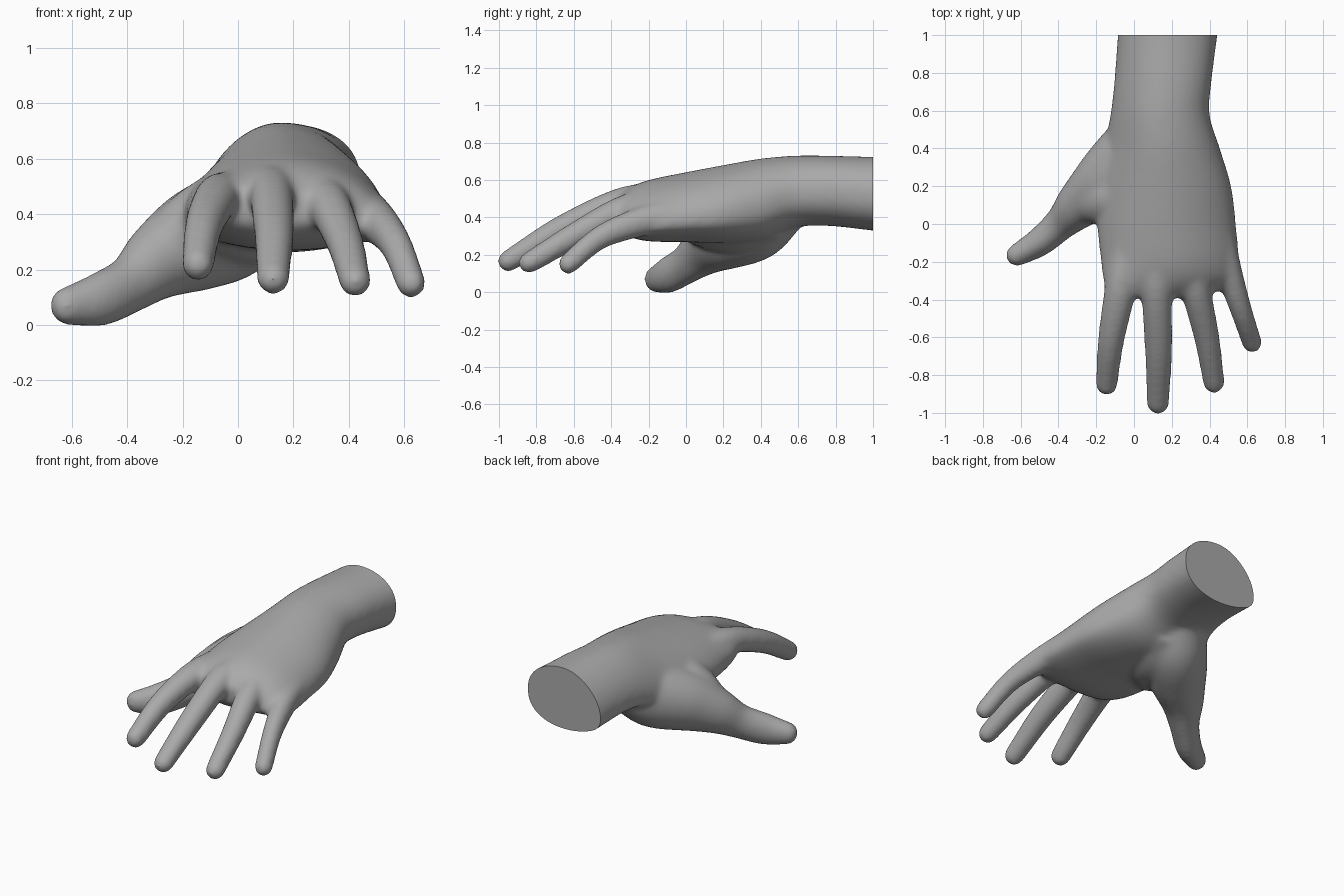
import bpy, bmesh, math
from mathutils import Vector

if "Cube" in bpy.data.objects:
    bpy.data.objects.remove(bpy.data.objects["Cube"])

skin = bpy.data.materials.new("plain grey")
skin.diffuse_color = (0.4, 0.4, 0.4, 1)
skin.use_nodes = True
skin.node_tree.nodes["Principled BSDF"].inputs["Base Color"].default_value = skin.diffuse_color
SIDES = 40


def spline(rows, steps=6):
    """Catmull-Rom interpolation of rows of numbers."""
    rows = [Vector(r) for r in rows]
    ext = [rows[0] * 2 - rows[1]] + rows + [rows[-1] * 2 - rows[-2]]
    out = []
    for i in range(1, len(ext) - 2):
        a, b, c, d = ext[i - 1:i + 3]
        for k in range(steps):
            t = k / steps
            out.append(0.5 * (b * 2 + (c - a) * t + (a * 2 - b * 5 + c * 4 - d) * t * t
                              + (b * 3 - a - c * 3 + d) * t ** 3))
    return out + [rows[-1]]


def skin_rings(bm, rings):
    """Close a stack of rings into a capped tube."""
    vs = [[bm.verts.new(p) for p in r] for r in rings]
    for a, b in zip(vs, vs[1:]):
        for j in range(SIDES):
            k = (j + 1) % SIDES
            bm.faces.new((a[j], a[k], b[k], b[j]))
    bm.faces.new(vs[0][::-1])
    bm.faces.new(vs[-1])


def palm(bm, rows):
    """Sections along y: y, left, right, bottom, top, left droop, right droop."""
    rings = []
    for y, x0, x1, zb, zt, left, right in spline(rows):
        mid = zb + (zt - zb) * 0.46
        ring = []
        for j in range(SIDES):
            a = 2 * math.pi * j / SIDES
            c, s = math.cos(a), math.sin(a)
            droop = (right if c > 0 else left) * abs(c) ** 1.5 * (1 + min(s, 0))
            h = (zt - mid) * s if s > 0 else -(mid - zb) * (-s) ** 0.78
            ring.append(((x0 + x1) / 2 + (x1 - x0) / 2 * c, y, mid + h - droop))
        rings.append(ring)
    skin_rings(bm, rings)


def digit(bm, rows):
    """Tapered tube with a round tip: x, y, z, width radius, height radius."""
    pts = spline(rows)
    end = Vector(pts[-1][:3])
    d = (end - Vector(pts[-2][:3])).normalized()
    r, h = rows[-1][3:]
    for a in (20, 40, 60, 78):
        f = math.cos(math.radians(a))
        c = end + d * r * math.sin(math.radians(a))
        pts.append(Vector((*c, r * f, h * f)))
    rings = []
    for i, p in enumerate(pts):
        t = Vector(pts[min(i + 1, len(pts) - 1)][:3]) - Vector(pts[max(i - 1, 0)][:3])
        t.normalize()
        side = t.cross(Vector((0, 0, 1))).normalized()
        up = side.cross(t)
        rings.append([Vector(p[:3]) + side * p[3] * math.cos(2 * math.pi * j / SIDES)
                      + up * p[4] * math.sin(2 * math.pi * j / SIDES) for j in range(SIDES)])
    skin_rings(bm, rings)


bm = bmesh.new()

# wrist and palm
palm(bm, [
    (1.06, -0.08, 0.45, 0.32, 0.725, 0.05, -0.02),
    (0.95, -0.09, 0.435, 0.335, 0.725, 0.05, -0.02),
    (0.75, -0.105, 0.41, 0.355, 0.73, 0.055, -0.02),
    (0.58, -0.125, 0.40, 0.345, 0.73, 0.07, -0.01),
    (0.40, -0.16, 0.455, 0.275, 0.715, 0.085, 0.01),
    (0.20, -0.19, 0.515, 0.262, 0.68, 0.065, 0.035),
    (0.00, -0.195, 0.54, 0.268, 0.642, 0.04, 0.05),
    (-0.20, -0.175, 0.555, 0.272, 0.60, 0.01, 0.06),
    (-0.31, -0.16, 0.525, 0.30, 0.555, -0.02, 0.065),
    (-0.39, -0.13, 0.37, 0.36, 0.495, -0.02, 0.05),
])

# thumb with its fleshy base
digit(bm, [
    (0.10, 0.53, 0.46, 0.15, 0.14),
    (-0.01, 0.38, 0.37, 0.18, 0.195),
    (-0.15, 0.22, 0.305, 0.175, 0.185),
    (-0.285, 0.105, 0.23, 0.13, 0.142),
    (-0.385, 0.005, 0.15, 0.09, 0.106),
    (-0.50, -0.095, 0.092, 0.077, 0.098),
    (-0.62, -0.165, 0.068, 0.06, 0.07),
])

# web between thumb and palm, and the heel of the thumb
digit(bm, [(0.10, 0.18, 0.45, 0.15, 0.14), (-0.06, 0.15, 0.41, 0.14, 0.14),
           (-0.19, 0.115, 0.34, 0.12, 0.12), (-0.29, 0.075, 0.25, 0.075, 0.08)])
digit(bm, [(0.14, 0.46, 0.43, 0.15, 0.15), (0.05, 0.29, 0.36, 0.16, 0.145),
           (0.00, 0.14, 0.345, 0.14, 0.12), (-0.08, 0.04, 0.35, 0.10, 0.09)])

# index, middle, ring and little fingers
digit(bm, [(-0.04, -0.15, 0.465, 0.09, 0.09), (-0.075, -0.36, 0.457, 0.084, 0.08),
           (-0.122, -0.62, 0.36, 0.07, 0.072), (-0.145, -0.85, 0.217, 0.058, 0.062)])
digit(bm, [(0.12, -0.15, 0.50, 0.09, 0.09), (0.12, -0.36, 0.475, 0.082, 0.08),
           (0.13, -0.67, 0.335, 0.073, 0.072), (0.127, -0.95, 0.167, 0.06, 0.058)])
digit(bm, [(0.28, -0.12, 0.475, 0.09, 0.09), (0.325, -0.34, 0.435, 0.08, 0.08),
           (0.385, -0.60, 0.30, 0.068, 0.069), (0.423, -0.84, 0.157, 0.058, 0.058)])
digit(bm, [(0.44, -0.06, 0.42, 0.09, 0.09), (0.51, -0.28, 0.365, 0.07, 0.078),
           (0.572, -0.47, 0.285, 0.058, 0.063), (0.625, -0.63, 0.15, 0.054, 0.056)])

mesh = bpy.data.meshes.new("hand")
bm.to_mesh(mesh)
bm.free()
hand = bpy.data.objects.new("hand", mesh)
bpy.context.collection.objects.link(hand)
bpy.context.view_layer.objects.active = hand
hand.select_set(True)

# blend all parts into one soft skin
remesh = hand.modifiers.new("blend", 'REMESH')
remesh.mode = 'VOXEL'
remesh.voxel_size = 0.014
soften = hand.modifiers.new("soften", 'SMOOTH')
soften.factor = 0.5
soften.iterations = 20
for name in ("blend", "soften"):
    bpy.ops.object.modifier_apply(modifier=name)

# flat cut at the wrist
bm = bmesh.new()
bm.from_mesh(hand.data)
cut = bmesh.ops.bisect_plane(bm, geom=bm.verts[:] + bm.edges[:] + bm.faces[:],
                             plane_co=(0, 1, 0), plane_no=(0, 1, 0), clear_outer=True)
rim = [e for e in cut["geom_cut"] if isinstance(e, bmesh.types.BMEdge)]
bmesh.ops.contextual_create(bm, geom=rim)
bmesh.ops.recalc_face_normals(bm, faces=bm.faces[:])
bm.to_mesh(hand.data)
bm.free()

hand.data.materials.clear()
hand.data.materials.append(skin)
bpy.ops.object.shade_smooth_by_angle(angle=math.radians(40))
